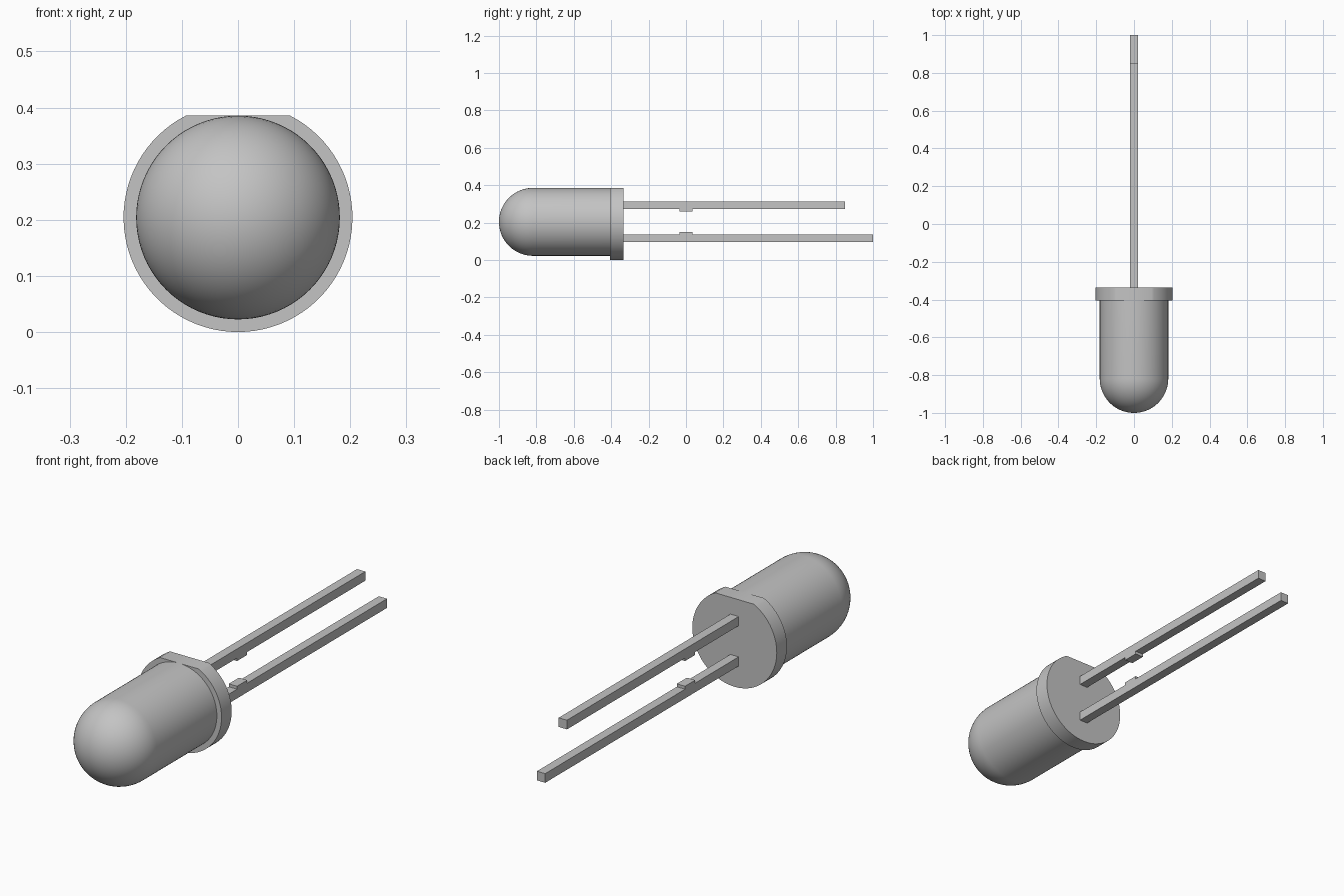
import bpy, bmesh
from math import sin, cos, pi, asin
from mathutils import Matrix, Vector

cube = bpy.data.objects.get("Cube")
if cube:
    bpy.data.objects.remove(cube, do_unlink=True)

AXIS_Z = 0.204          # height of the long axis
BODY_R, FLANGE_R = 0.1815, 0.204
FLANGE_FRONT, FLANGE_BACK = -0.405, -0.335

grey = bpy.data.materials.new("plain grey")
grey.use_nodes = True
grey.diffuse_color = (0.55, 0.55, 0.55, 1)
grey.node_tree.nodes["Principled BSDF"].inputs["Base Color"].default_value = grey.diffuse_color


def finish(name, bm, smooth=False):
    bmesh.ops.recalc_face_normals(bm, faces=bm.faces)
    mesh = bpy.data.meshes.new(name)
    bm.to_mesh(mesh)
    bm.free()
    mesh.materials.append(grey)
    obj = bpy.data.objects.new(name, mesh)
    bpy.context.collection.objects.link(obj)
    if smooth:
        bpy.ops.object.select_all(action='DESELECT')
        obj.select_set(True)
        bpy.context.view_layer.objects.active = obj
        bpy.ops.object.shade_smooth_by_angle(angle=pi / 6)
    return obj


# Domed body: quarter-arc and straight wall spun around the long axis
bm = bmesh.new()
steps = 20
profile = []
for i in range(steps + 1):
    a = i / steps * pi / 2
    profile.append((BODY_R * sin(a), -1 + BODY_R * (1 - cos(a))))
profile += [(BODY_R, FLANGE_BACK - 0.01), (0, FLANGE_BACK - 0.01)]
verts = [bm.verts.new((r, y, AXIS_Z)) for r, y in profile]
edges = [bm.edges.new(pair) for pair in zip(verts, verts[1:])]
bmesh.ops.spin(bm, geom=verts + edges, cent=(0, 0, AXIS_Z), axis=(0, 1, 0),
               angle=2 * pi, steps=80, use_merge=True)
bmesh.ops.remove_doubles(bm, verts=bm.verts, dist=0.0001)
finish("domed_body", bm, True)

# Flange: disc with a flat cut level with the top of the body
bm = bmesh.new()
start = pi - asin(BODY_R / FLANGE_R)
sweep = 2 * pi - (2 * start - pi) * -1 if start < pi / 2 else 2 * asin(BODY_R / FLANGE_R) + pi
count = 72
ring = []
for i in range(count + 1):
    a = start + sweep * i / count
    ring.append(bm.verts.new((FLANGE_R * cos(a), FLANGE_FRONT, AXIS_Z + FLANGE_R * sin(a))))
disc = bm.faces.new(ring)
extruded = bmesh.ops.extrude_face_region(bm, geom=[disc], use_keep_orig=True)
moved = [g for g in extruded["geom"] if isinstance(g, bmesh.types.BMVert)]
bmesh.ops.translate(bm, verts=moved, vec=(0, FLANGE_BACK - FLANGE_FRONT, 0))
finish("flange", bm, True)


# Leads: square pins, each with a small stop tab on its inner side
def box(name, low, high):
    low, high = Vector(low), Vector(high)
    bm = bmesh.new()
    bmesh.ops.create_cube(bm, size=1, matrix=Matrix.Translation((low + high) / 2)
                          @ Matrix.Diagonal((*(high - low), 1)))
    finish(name, bm)


half = 0.02
for side, label, end in ((1, "upper", 0.85), (-1, "lower", 1.0)):
    z = AXIS_Z + side * 0.088
    box(label + "_lead", (-half, FLANGE_BACK - 0.02, z - half), (half, end, z + half))
    inner = z - side * half
    tip = inner - side * 0.013
    root = inner + side * 0.005
    box(label + "_lead_tab", (-half, -0.035, min(tip, root)), (half, 0.035, max(tip, root)))
